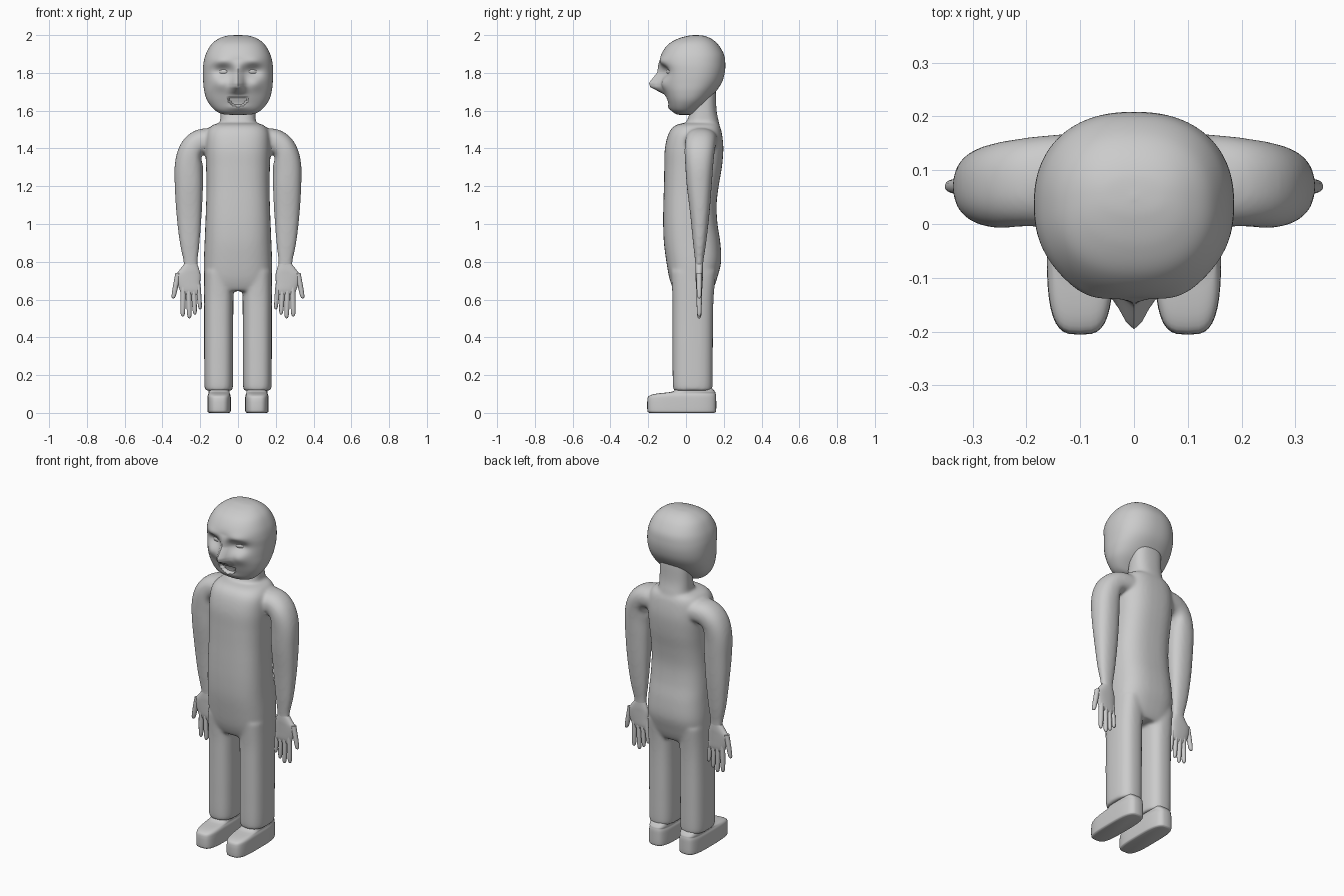
import bpy, bmesh
from math import cos, sin, pi, exp, radians

if "Cube" in bpy.data.objects:
    bpy.data.objects.remove(bpy.data.objects["Cube"])


def spline(rows, steps):
    """Catmull-Rom interpolation of rows of numbers."""
    out = []
    for i in range(len(rows) - 1):
        a, b, c, d = (rows[max(i - 1, 0)], rows[i], rows[i + 1], rows[min(i + 2, len(rows) - 1)])
        for k in range(steps):
            t = k / steps
            out.append([q + .5 * t * (r - p + t * (2 * p - 5 * q + 4 * r - s + t * (3 * (q - r) + s - p)))
                        for p, q, r, s in zip(a, b, c, d)])
    return out + [list(rows[-1])]


def loft(name, rows, side=1, n=40, power=2.3, steps=5, warp=None):
    """Rows: x, y, z, half width, half depth, tilt in degrees. Superellipse rings."""
    bm = bmesh.new()
    rings = []
    for x, y, z, ru, rv, tilt in spline(rows, steps):
        a = radians(tilt)
        ring = []
        for k in range(n):
            c, s = cos(2 * pi * k / n), sin(2 * pi * k / n)
            u = ru * abs(c) ** (2 / power) * (1 if c > 0 else -1)
            v = rv * abs(s) ** (2 / power) * (1 if s > 0 else -1)
            p = [x + u * cos(a), y + v, z + u * sin(a)]
            if warp:
                p[1] += warp(*p)
            ring.append(bm.verts.new((p[0] * side, p[1], p[2])))
        rings.append(ring)
    for lo, hi in zip(rings, rings[1:]):
        for k in range(n):
            bm.faces.new((lo[k], lo[(k + 1) % n], hi[(k + 1) % n], hi[k]))
    bm.faces.new(rings[0])
    bm.faces.new(rings[-1])
    bmesh.ops.recalc_face_normals(bm, faces=bm.faces)
    me = bpy.data.meshes.new(name)
    bm.to_mesh(me)
    bm.free()
    ob = bpy.data.objects.new(name, me)
    bpy.context.collection.objects.link(ob)
    return ob


def upright(rows, x=0):
    """Rows: z, half width, front y, back y."""
    return [(x, (f + b) / 2, z, w, (b - f) / 2, 0) for z, w, f, b in rows]


def join(name, obs):
    bpy.ops.object.select_all(action='DESELECT')
    for o in obs:
        o.select_set(True)
    bpy.context.view_layer.objects.active = obs[0]
    if len(obs) > 1:
        bpy.ops.object.join()
    obs[0].name = name
    return obs[0]


def smooth(ob, deg=50):
    join(ob.name, [ob])
    bpy.ops.object.shade_smooth_by_angle(angle=radians(deg))


# torso and neck
parts = [
    loft("torso", upright([
        (.645, .155, -.06, .135), (.67, .172, -.074, .15), (.72, .179, -.09, .167), (.8, .181, -.104, .186),
        (.9, .177, -.117, .182), (1.0, .173, -.121, .167), (1.1, .169, -.12, .162),
        (1.2, .167, -.117, .173), (1.3, .169, -.115, .19), (1.4, .172, -.112, .198),
        (1.48, .166, -.092, .19), (1.52, .14, -.06, .178), (1.535, .1, -.01, .16)]), power=2.7),
    loft("neck", upright([
        (1.46, .12, -.01, .185), (1.53, .097, .0, .176), (1.6, .092, .022, .162),
        (1.7, .09, .03, .158), (1.76, .08, .03, .15)]), power=2.5)]

# legs and arms
for s in (1, -1):
    parts.append(loft("leg", upright([
        (.118, .064, -.055, .13), (.135, .075, -.069, .14), (.3, .077, -.071, .142),
        (.5, .077, -.071, .143), (.62, .078, -.072, .147), (.75, .078, -.08, .16)], .102), s, power=2.6))
    parts.append(loft("arm", [
        (.09, .08, 1.44, .06, .09, 90), (.16, .08, 1.442, .065, .085, 90), (.21, .077, 1.428, .068, .082, 72),
        (.246, .072, 1.386, .07, .08, 42), (.26, .07, 1.31, .075, .074, 8), (.26, .07, 1.2, .075, .066, 0),
        (.259, .073, 1.05, .067, .051, 0), (.256, .072, .9, .053, .035, 0),
        (.251, .07, .8, .038, .022, 0), (.252, .07, .75, .04, .02, 0)], s))
body = join("body", parts)
m = body.modifiers.new("blend", 'REMESH')
m.mode, m.voxel_size, m.use_smooth_shade = 'VOXEL', .008, True
m = body.modifiers.new("soften", 'SMOOTH')
m.factor, m.iterations = .5, 14

# shoes
for s in (1, -1):
    smooth(loft("foot", upright([
        (0, .052, -.193, .15), (.004, .059, -.2, .156), (.015, .062, -.205, .16), (.075, .062, -.204, .16),
        (.093, .06, -.19, .159), (.103, .056, -.15, .157), (.113, .056, -.07, .153),
        (.14, .056, -.05, .13)], .1), s, power=3.4, steps=3))

# hands: palm, thumb and four fingers
def digit(x0, z0, x1, z1, r, s):
    at = lambda t, f: (x0 + (x1 - x0) * t, .07, z0 + (z1 - z0) * t, r * f, r * f, 0)
    return loft("finger", [at(0, 1.05), at(.5, 1), at(.85, .85), at(.96, .6), at(1, .15)], s, 14, 2, 3)


for s in (1, -1):
    hand = [loft("palm", [
        (.25, .07, .79, .034, .02, 0), (.257, .07, .757, .052, .021, 0), (.263, .07, .73, .064, .02, 0),
        (.261, .07, .69, .061, .018, 0), (.253, .07, .65, .055, .015, 0), (.25, .07, .625, .05, .008, 0)], s)]
    for x0, z0, x1, z1, r in ((.317, .74, .343, .605, .014), (.289, .67, .293, .51, .014),
                              (.262, .67, .257, .5, .014), (.236, .67, .228, .52, .013),
                              (.211, .68, .2, .548, .012)):
        hand.append(digit(x0, z0, x1, z1, r, s))
    smooth(join("hand", hand))


# head with nose, eye sockets, cheeks and mouth pushed into the front
def ramp(z, pts):
    for (a, p), (b, q) in zip(pts, pts[1:]):
        if a <= z <= b:
            return p + (q - p) * (z - a) / (b - a)
    return 0


def blob(x, z, cx, cz, sx, sz):
    return exp(-((x - cx) / sx) ** 2 - ((z - cz) / sz) ** 2)


def face(x, y, z):
    if y > 0:
        return 0
    x = abs(x)
    width = ramp(z, [(1.6, .04), (1.71, .037), (1.8, .022), (1.9, .03), (2.01, .03)]) or .03
    d = -ramp(z, [(1.685, 0), (1.7, .025), (1.725, .066), (1.745, .07), (1.8, .024), (1.87, 0)]) * exp(-(x / width) ** 2)
    d += .03 * blob(x, z, .078, 1.81, .05, .035)
    d -= .012 * blob(x, z, .085, 1.86, .05, .025)
    d -= .014 * blob(x, z, .09, 1.74, .04, .035)
    d -= .008 * blob(x, z, 0, 1.617, .05, .015)
    low = 1.625 + 12 * x * x
    if x < .046 and low < z < 1.672:
        d += .022
    return d * min(1, -y / .04)


smooth(loft("head", upright([
    (1.578, .04, -.035, .02), (1.583, .085, -.055, .04), (1.605, .125, -.08, .065), (1.65, .161, -.1, .115),
    (1.7, .178, -.117, .158), (1.75, .184, -.127, .19), (1.8, .186, -.132, .205), (1.85, .183, -.138, .208),
    (1.9, .17, -.13, .2), (1.95, .142, -.095, .17), (1.98, .104, -.045, .135),
    (1.996, .06, .01, .095), (2.0, .005, .045, .055)]), n=112, steps=8, warp=face), 60)

# eyes with lids
for s in (1, -1):
    pos, turn = (s * .08, -.083, 1.806), (0, s * .05, s * .42)
    bpy.ops.mesh.primitive_uv_sphere_add(segments=24, ring_count=12, radius=1, location=pos, rotation=turn)
    bpy.context.object.scale = (.036, .016, .017)
    bpy.context.object.name = "eyeball"
    smooth(bpy.context.object)
    bpy.ops.mesh.primitive_torus_add(major_segments=32, minor_segments=8, major_radius=1, minor_radius=.16,
                                     location=(pos[0], -.086, 1.806), rotation=turn)
    lid = bpy.context.object
    lid.name = "eyelid"
    for v in lid.data.vertices:
        x, y, z = v.co
        v.co = (x * .041, -z * .05, y * .019)
    lid.data.flip_normals()
    bm = bmesh.new()
    bm.from_mesh(lid.data)
    bmesh.ops.recalc_face_normals(bm, faces=bm.faces)
    bm.to_mesh(lid.data)
    bm.free()
    smooth(lid)
